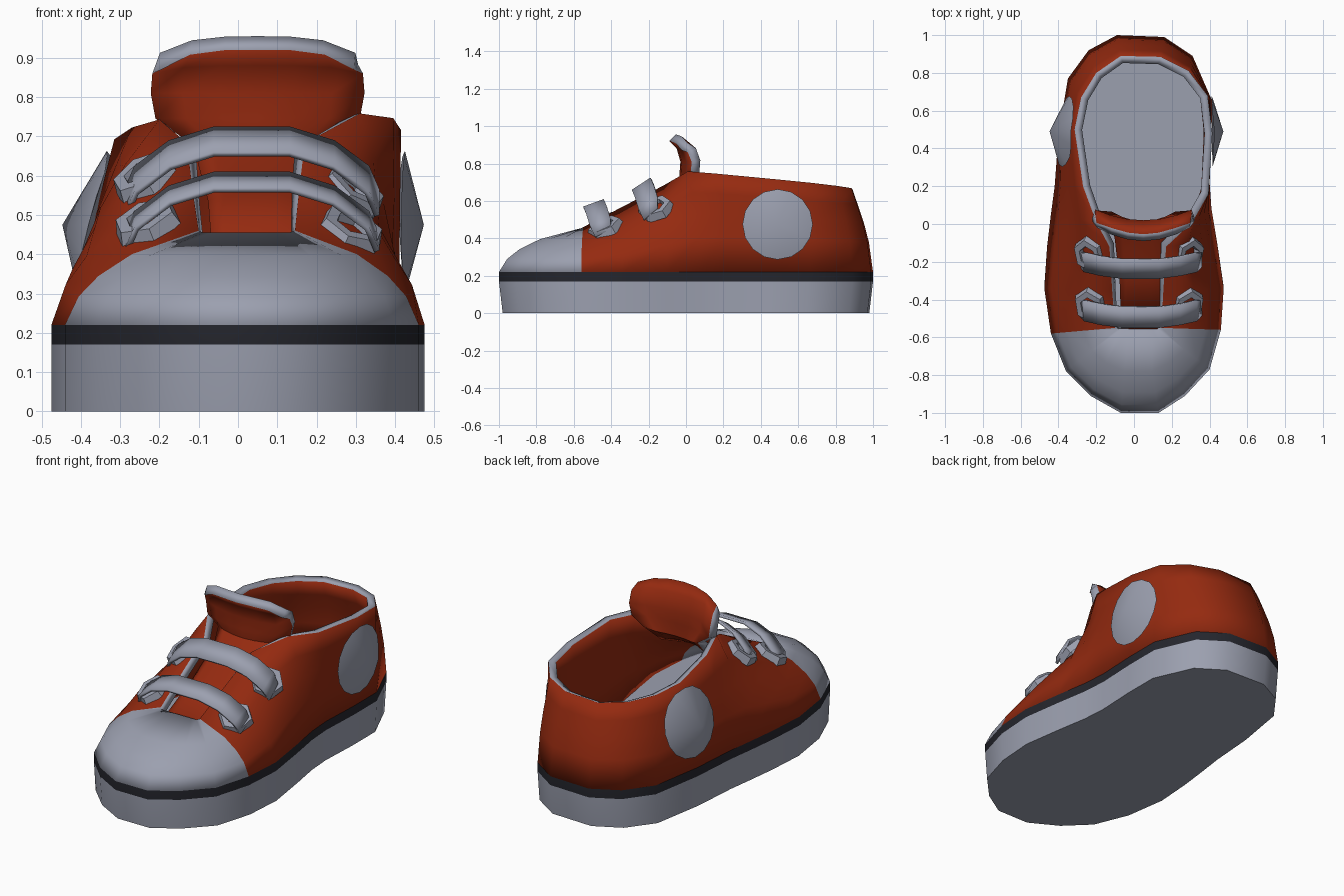
import bpy, bmesh, math
from mathutils import Vector
from mathutils.bvhtree import BVHTree

if "Cube" in bpy.data.objects:
    bpy.data.objects.remove(bpy.data.objects["Cube"])


def material(name, rgb):
    m = bpy.data.materials.new(name)
    m.diffuse_color = (*rgb, 1)
    m.use_nodes = True
    m.node_tree.nodes["Principled BSDF"].inputs["Base Color"].default_value = m.diffuse_color
    return m


RED = material("red canvas", (0.30, 0.023, 0.005))
GREY = material("light grey rubber", (0.33, 0.35, 0.43))
DARK = material("dark stripe", (0.018, 0.019, 0.026))


def build(name, verts, faces, mats, index=None, thickness=0, angle=50):
    me = bpy.data.meshes.new(name)
    me.from_pydata([tuple(v) for v in verts], [], faces)
    for m in mats:
        me.materials.append(m)
    for p in me.polygons:
        p.material_index = index(p) if index else 0
    ob = bpy.data.objects.new(name, me)
    bpy.context.collection.objects.link(ob)
    if thickness:
        mod = ob.modifiers.new("thickness", "SOLIDIFY")
        mod.thickness = thickness
        mod.offset = -1
        mod.material_offset_rim = len(mats) - 1
    bpy.ops.object.select_all(action="DESELECT")
    ob.select_set(True)
    bpy.context.view_layer.objects.active = ob
    bpy.ops.object.shade_smooth_by_angle(angle=math.radians(angle))
    return ob


def grid_faces(rows, cols, closed=False):
    n = cols if closed else cols - 1
    return [(r * cols + c, r * cols + (c + 1) % cols,
             (r + 1) * cols + (c + 1) % cols, (r + 1) * cols + c)
            for r in range(rows - 1) for c in range(n)]


# spokes: sole outline point (x, y) and matching opening-edge point (x, y)
SPOKES = [
    (-.07, -1, -.03, -.56), (.13, -1, .06, -.56), (.27, -.91, .10, -.56),
    (.40, -.77, .13, -.56), (.46, -.56, .145, -.55), (.475, -.34, .155, -.36),
    (.44, -.10, .17, -.12), (.41, .08, .31, .01), (.40, .22, .395, .16),
    (.41, .45, .415, .48), (.41, .66, .39, .68), (.31, .89, .29, .81),
    (.16, .99, .14, .885), (-.09, 1, -.07, .89), (-.24, .92, -.20, .80),
    (-.35, .77, -.28, .67), (-.40, .47, -.315, .50), (-.42, .20, -.27, .20),
    (-.44, .05, -.20, .01), (-.46, -.12, -.13, -.12), (-.475, -.34, -.115, -.36),
    (-.44, -.58, -.10, -.55), (-.36, -.78, -.09, -.56), (-.23, -.91, -.07, -.56)]
N = len(SPOKES)

# sole with dark stripe
levels = [(0, .98), (.17, 1), (.22, 1)]
verts = [(s[0], s[1] * k, z) for z, k in levels for s in SPOKES]
faces = grid_faces(3, N, True)
faces += [tuple(reversed(range(N))), tuple(range(2 * N, 3 * N))]
build("sole", verts, faces, [GREY, DARK],
      lambda p: 1 if .18 < p.center.z < .215 else 0, angle=45)


# canvas upper with toe cap, lofted from the sole to the opening edge
def edge_height(x, y):
    if y < 0:
        return .455 + .29 * max(0, y + .56) / .56
    return .75 - .085 * y / .88 + .03 * x


profiles = [((0, 0), (0, 0)), ((.10, .30), (.20, .36)),
            ((.25, .52), (.45, .60)), ((.50, .75), (.72, .80)), ((1, 1), (1, 1))]
verts = []
for toe, heel in profiles:
    for x0, y0, x1, y1 in SPOKES:
        b = min(1, max(0, (y0 + .2) / .4))
        t = toe[0] * (1 - b) + heel[0] * b
        s = toe[1] * (1 - b) + heel[1] * b
        verts.append((x0 + (x1 - x0) * t, y0 + (y1 - y0) * t,
                      .22 + (edge_height(x1, y1) - .22) * s))
faces = grid_faces(len(profiles), N, True)
upper_bvh = BVHTree.FromPolygons(verts, faces)


def is_cap(p):
    i = p.index % N
    return 1 if max(SPOKES[i][1], SPOKES[(i + 1) % N][1]) < -.5 else 0


build("upper", verts, faces, [RED, GREY], is_cap, thickness=.042)

# tongue: rows of (y, z, half width, sideways bend back, sideways drop)
rows = [(-.57, .43, .13, 0, .01), (-.30, .555, .14, 0, .02),
        (-.09, .655, .17, .02, .02), (-.03, .695, .21, .05, .0),
        (-.035, .745, .26, .06, .0), (-.03, .81, .272, .06, .0),
        (-.05, .88, .268, .06, .02), (-.09, .92, .245, .07, .05)]
us = [-1, -.7, -.35, 0, .35, .7, 1]
verts = [(.05 + hw * u * (1 if z > .7 else .9), y + bend * u * u, z - drop * u ** 4)
         for y, z, hw, bend, drop in rows for u in us]
build("tongue", verts, grid_faces(len(rows), len(us)), [RED, GREY], thickness=.05)

# laces: arched flat ribbons
half = [(1, .16, .05), (.92, .10, .035), (.65, .035, .015), (.3, 0, 0)]
arch = [(-u, d, s) for u, d, s in half] + half[::-1]
for name, front, back in [("lower_lace", (-.55, .57), (-.44, .61)),
                          ("upper_lace", (-.29, .66), (-.19, .725))]:
    verts = []
    for y, z in (front, back):
        mid = (front[0] + back[0]) / 2
        for u, drop, shift in arch:
            narrow = .75 if abs(u) == 1 else 1
            verts.append((.035 + .325 * u, mid + (y - mid) * narrow + shift, z - drop))
    build(name, verts, grid_faces(2, len(arch)), [GREY], thickness=.014)

# six-sided lace eyelets seated on the upper
ring = [(.105, -.015), (.09, .028), (.055, .028), (.05, -.015)]
for name, x, y in [("lower_left_eyelet", -.23, -.43), ("lower_right_eyelet", .285, -.43),
                   ("upper_left_eyelet", -.235, -.16), ("upper_right_eyelet", .29, -.16)]:
    hit, normal, _, _ = upper_bvh.ray_cast(Vector((x, y, 2)), Vector((0, 0, -1)))
    along = (Vector((0, 1, 0)) - normal * normal.y).normalized()
    side = normal.cross(along)
    verts = []
    for r, h in ring:
        for k in range(6):
            a = k * math.pi / 3
            verts.append(hit + along * r * math.cos(a) + side * r * .9 * math.sin(a) + normal * h)
    build(name, verts, grid_faces(4, 6, True), [GREY], angle=30)

# round ankle patches: shallow cones whose rim follows the upper
for name, sx, peak in [("left_patch", -1, .447), ("right_patch", 1, .473)]:
    verts = [(sx * peak, .49, .475)]
    for k in range(16):
        a = sx * k * math.tau / 16
        y, z = .49 + .188 * math.cos(a), .475 + .188 * math.sin(a)
        hit = upper_bvh.ray_cast(Vector((sx * 2, y, z)), Vector((-sx, 0, 0)))[0]
        verts.append((hit.x + sx * .012, y, z))
    faces = [(0, 1 + k, 1 + (k + 1) % 16) for k in range(16)]
    faces.append(tuple(range(16, 0, -1)))
    build(name, verts, faces, [GREY], angle=35)
